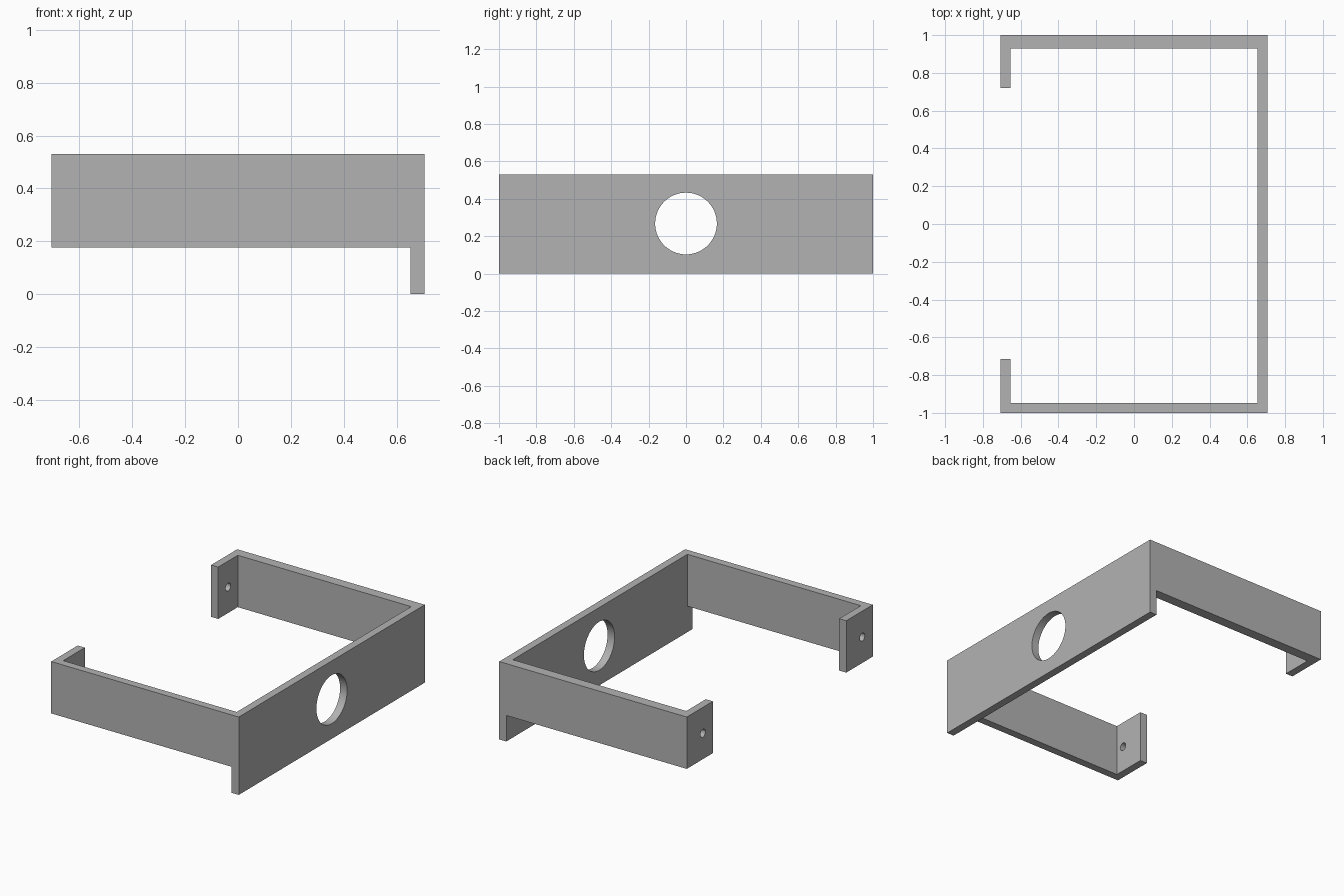
import bpy, math

cube = bpy.data.objects.get("Cube")
if cube:
    bpy.data.objects.remove(cube, do_unlink=True)

grey = bpy.data.materials.new("plain_grey")
grey.use_nodes = True
grey.diffuse_color = (0.45, 0.45, 0.45, 1)
grey.node_tree.nodes["Principled BSDF"].inputs["Base Color"].default_value = (0.45, 0.45, 0.45, 1)

X, WALL, BACK_WALL = 0.706, 0.053, 0.07
TOP, ARM_BOTTOM = 0.53, 0.177
MID = (TOP + ARM_BOTTOM) / 2


def extrude_plan(name, outline, z0, z1):
    """Solid prism from an anticlockwise plan outline."""
    n = len(outline)
    verts = [(x, y, z) for z in (z0, z1) for x, y in outline]
    faces = [tuple(reversed(range(n))), tuple(range(n, 2 * n))]
    faces += [(i, (i + 1) % n, (i + 1) % n + n, i + n) for i in range(n)]
    mesh = bpy.data.meshes.new(name)
    mesh.from_pydata(verts, [], faces)
    mesh.materials.append(grey)
    obj = bpy.data.objects.new(name, mesh)
    bpy.context.collection.objects.link(obj)
    return obj


def add_boolean(obj, other, operation):
    mod = obj.modifiers.new(other.name, "BOOLEAN")
    mod.operation, mod.solver, mod.object = operation, "EXACT", other
    other.hide_render = True
    other.hide_set(True)


def drill(obj, name, x, y, z, radius, sides):
    """Round hole along x."""
    bpy.ops.mesh.primitive_cylinder_add(vertices=sides, radius=radius, depth=0.3,
                                        location=(x, y, z), rotation=(0, math.pi / 2, 0))
    cutter = bpy.context.object
    cutter.name = name
    cutter.data.materials.append(grey)
    add_boolean(obj, cutter, "DIFFERENCE")


# Upper band: side plate, two arms and their inward end tabs
inner = X - WALL
bracket = extrude_plan("bracket", [
    (-X, -1), (X, -1), (X, 1), (-X, 1), (-X, 0.72), (-inner, 0.72),
    (-inner, 1 - BACK_WALL), (inner, 1 - BACK_WALL), (inner, WALL - 1),
    (-inner, WALL - 1), (-inner, -0.715), (-X, -0.715)], ARM_BOTTOM, TOP)

# Full height of the side plate, joined to the band
plate = extrude_plan("side_plate_helper", [(inner, -1), (X, -1), (X, 1), (inner, 1)], 0, TOP)
add_boolean(bracket, plate, "UNION")

# Large opening in the plate and a screw hole in each tab
drill(bracket, "plate_opening_cutter", X, 0, 0.268, 0.165, 64)
drill(bracket, "back_screw_cutter", -X, 0.827, MID, 0.027, 32)
drill(bracket, "front_screw_cutter", -X, -0.887, MID, 0.027, 32)

# Apply the modifiers, discard the helpers, keep edges sharp
bpy.ops.object.select_all(action="DESELECT")
bpy.context.view_layer.objects.active = bracket
bracket.select_set(True)
helpers = [m.object for m in bracket.modifiers]
for mod in list(bracket.modifiers):
    bpy.ops.object.modifier_apply(modifier=mod.name)
for helper in helpers:
    bpy.data.objects.remove(helper, do_unlink=True)
bpy.ops.object.shade_smooth_by_angle(angle=math.radians(30))
